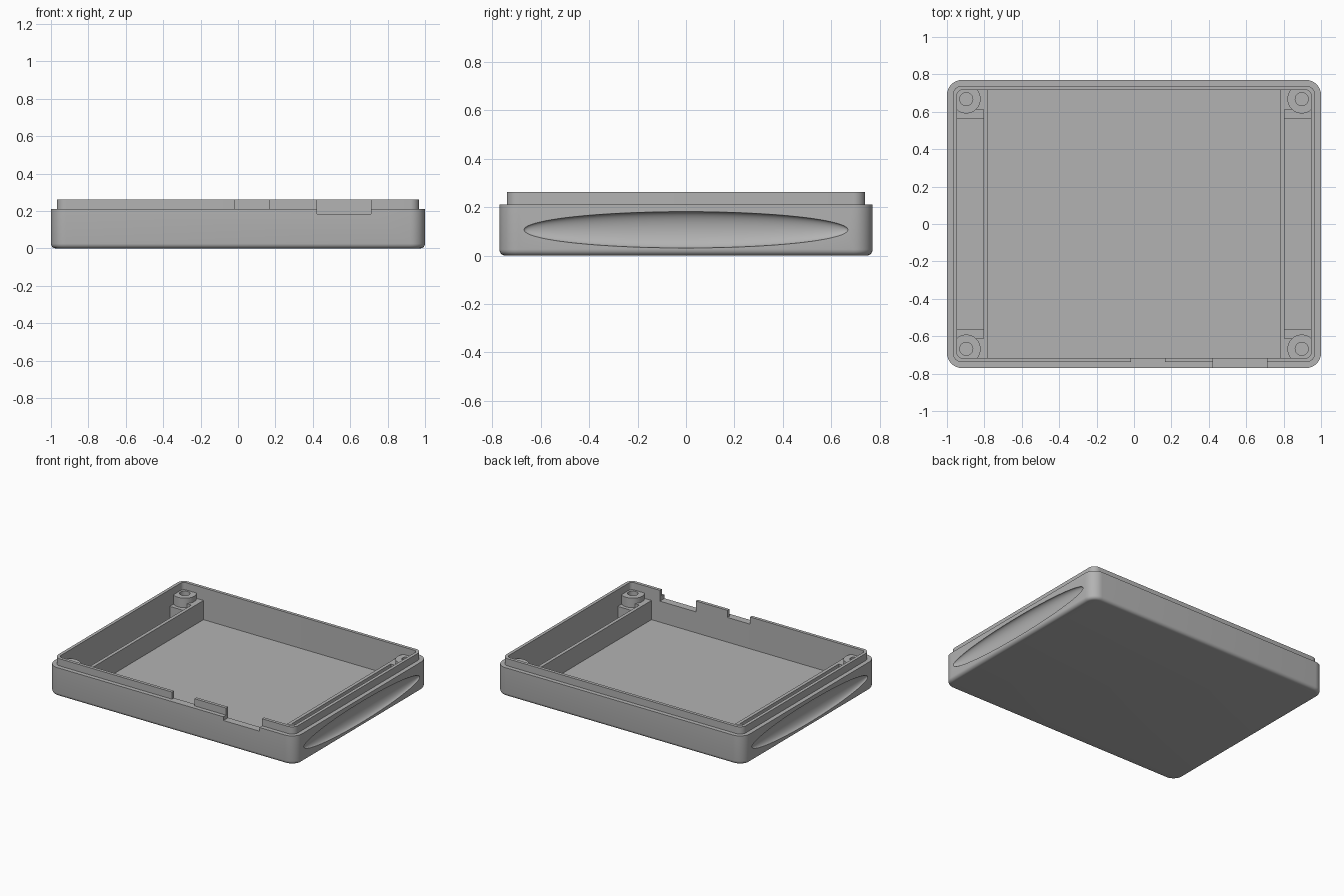
import bpy, bmesh, math

if "Cube" in bpy.data.objects:
    bpy.data.objects.remove(bpy.data.objects["Cube"])

grey = bpy.data.materials.new("plain grey")
grey.use_nodes = True
grey.diffuse_color = (0.45, 0.45, 0.45, 1)
grey.node_tree.nodes["Principled BSDF"].inputs["Base Color"].default_value = (0.45, 0.45, 0.45, 1)

HALF_X, HALF_Y = 1.0, 0.77
SHOULDER, RIM, FLOOR = 0.21, 0.262, 0.03
LIP, INNER = 0.031, 0.054      # insets of the lip outside and the cavity
RADIUS = 0.08


def make_object(name, bm, smooth=True):
    bmesh.ops.recalc_face_normals(bm, faces=bm.faces)
    mesh = bpy.data.meshes.new(name)
    bm.to_mesh(mesh)
    bm.free()
    mesh.materials.append(grey)
    obj = bpy.data.objects.new(name, mesh)
    bpy.context.collection.objects.link(obj)
    if smooth:
        smooth_by_angle(obj)
    return obj


def smooth_by_angle(obj):
    bpy.ops.object.select_all(action="DESELECT")
    obj.select_set(True)
    bpy.context.view_layer.objects.active = obj
    bpy.ops.object.shade_smooth_by_angle(angle=math.radians(30))


def box(name, x0, x1, y0, y1, z0, z1):
    bm = bmesh.new()
    bmesh.ops.create_cube(bm, size=1)
    for v in bm.verts:
        v.co = ((x0 + x1) / 2 + v.co.x * (x1 - x0),
                (y0 + y1) / 2 + v.co.y * (y1 - y0),
                (z0 + z1) / 2 + v.co.z * (z1 - z0))
    return make_object(name, bm, smooth=False)


def rounded_loop(bm, inset, z, steps=8):
    """Ring of vertices around a rounded rectangle."""
    r = max(RADIUS - inset, 0.015)
    cx, cy = HALF_X - inset - r, HALF_Y - inset - r
    ring = []
    for corner, (sx, sy) in enumerate([(1, 1), (-1, 1), (-1, -1), (1, -1)]):
        for i in range(steps + 1):
            a = math.pi / 2 * (corner + i / steps)
            ring.append(bm.verts.new((sx * cx + r * math.cos(a), sy * cy + r * math.sin(a), z)))
    return ring


def cut(target, cutter):
    cutter.hide_render = True
    mod = target.modifiers.new("cut", "BOOLEAN")
    mod.operation = "DIFFERENCE"
    mod.solver = "EXACT"
    mod.object = cutter
    bpy.context.view_layer.objects.active = target
    bpy.ops.object.modifier_apply(modifier=mod.name)
    bpy.data.objects.remove(cutter)


# Tray: filleted bottom, shoulder, raised lip and cavity lofted as one shell
fillet = 0.025
profile = []
for i in range(6):
    a = math.pi / 2 * i / 5
    profile.append((fillet * (1 - math.sin(a)), fillet * (1 - math.cos(a))))
profile += [(0, SHOULDER), (LIP, SHOULDER), (LIP, RIM), (INNER, RIM), (INNER, FLOOR)]
bm = bmesh.new()
rings = [rounded_loop(bm, inset, z) for inset, z in profile]
for low, high in zip(rings, rings[1:]):
    for i in range(len(low)):
        j = (i + 1) % len(low)
        bm.faces.new((low[i], low[j], high[j], high[i]))
bm.faces.new(rings[0])
bm.faces.new(rings[-1])
tray = make_object("tray", bm, smooth=False)

# Finger scoops on both sides
for side in (1, -1):
    bm = bmesh.new()
    bmesh.ops.create_uvsphere(bm, u_segments=64, v_segments=48, radius=1)
    bmesh.ops.scale(bm, vec=(0.04, 0.668, 0.075), verts=bm.verts)
    bmesh.ops.translate(bm, vec=(side * HALF_X, 0, 0.106), verts=bm.verts)
    cut(tray, make_object("scoop_cutter", bm))

# Two gaps in the front lip
cut(tray, box("small_gap_cutter", -0.015, 0.167, -0.8, -0.69, SHOULDER, 0.3))
cut(tray, box("large_gap_cutter", 0.422, 0.712, -0.8, -0.69, 0.183, 0.3))
smooth_by_angle(tray)


def screw_post(name, x, y):
    """Turned post with a blind screw hole."""
    bm = bmesh.new()
    outline = [(0.077, FLOOR), (0.077, 0.209), (0.035, 0.209), (0.035, 0.06)]
    rings = [[bm.verts.new((x + r * math.cos(math.tau * i / 32),
                            y + r * math.sin(math.tau * i / 32), z)) for i in range(32)]
             for r, z in outline]
    for low, high in zip(rings, rings[1:]):
        for i in range(32):
            j = (i + 1) % 32
            bm.faces.new((low[i], low[j], high[j], high[i]))
    bm.faces.new(rings[0])
    bm.faces.new(rings[-1])
    return make_object(name, bm)


def span(sign, a, b):
    return sorted((sign * a, sign * b))


# Inner ribs, corner posts and their support blocks
for sx, side in ((1, "left"), (-1, "right")):
    box(side + "_rib", *span(sx, 0.78, 0.805), -0.72, 0.72, FLOOR - 0.005, 0.17)
    for sy, end in ((1, "back"), (-1, "front")):
        label = end + "_" + side
        # The hole lies above the block, so the block stops below the hole floor inside the post
        block = box(label + "_block", *span(sx, 0.8, 0.95), *span(sy, 0.565, 0.72), FLOOR - 0.005, 0.14)
        bm = bmesh.new()
        bmesh.ops.create_cone(bm, cap_ends=True, segments=32, radius1=0.06, radius2=0.06, depth=0.4)
        bmesh.ops.translate(bm, vec=(sx * 0.897, sy * 0.668, 0.1), verts=bm.verts)
        cut(block, make_object("post_clearance_cutter", bm))
        box(label + "_web", *span(sx, 0.8, 0.842), *span(sy, 0.612, 0.72), 0.1, 0.17)
        screw_post(label + "_post", sx * 0.897, sy * 0.668)
